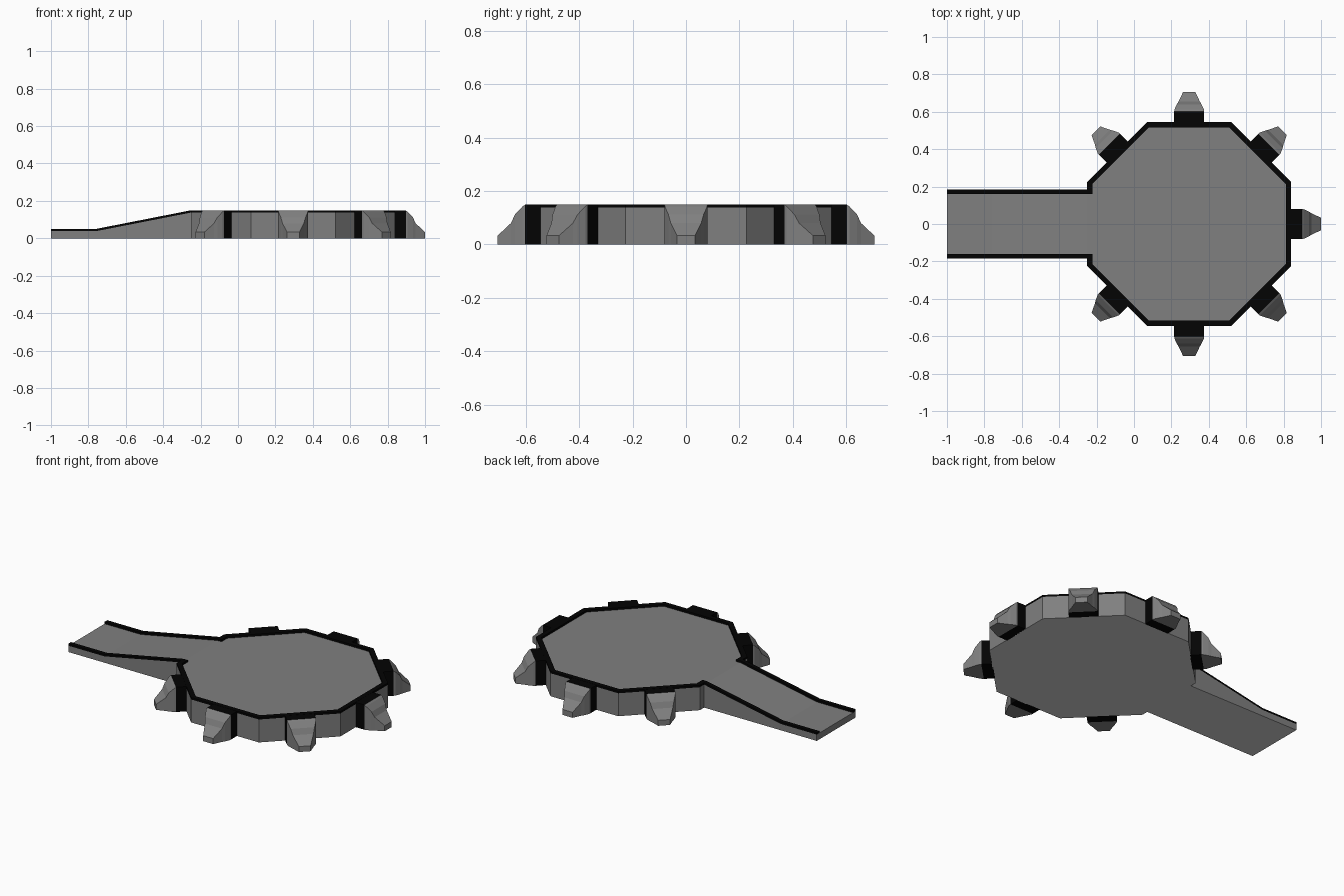
import bpy, bmesh, math
from mathutils import Matrix

if "Cube" in bpy.data.objects:
    bpy.data.objects.remove(bpy.data.objects["Cube"])


def material(name, v):
    m = bpy.data.materials.new(name)
    m.diffuse_color = (v, v, v, 1)
    m.use_nodes = True
    m.node_tree.nodes["Principled BSDF"].inputs["Base Color"].default_value = m.diffuse_color
    return m


GREY = material("concrete grey", 0.215)
BLACK = material("black trim", 0.001)
LIGHT = material("light underside", 0.64)

CX, APO, TOP, FLOOR = 0.295, 0.545, 0.15, 0.138   # pad centre, apothem, heights
RAMP_W, RAIL = 0.185, 0.025


def finish(name, bm, mat, under=None):
    """Make an object; faces looking straight down may take a second material."""
    bmesh.ops.recalc_face_normals(bm, faces=bm.faces)
    me = bpy.data.meshes.new(name)
    me.materials.append(mat)
    if under:
        me.materials.append(under)
        for f in bm.faces:
            f.material_index = 1 if f.normal.z < -0.9 else 0
    bm.to_mesh(me)
    bm.free()
    ob = bpy.data.objects.new(name, me)
    bpy.context.collection.objects.link(ob)
    return ob


def loft(bm, rings):
    """Skin equal-length rings of points and cap both ends."""
    vs = [[bm.verts.new(p) for p in r] for r in rings]
    n = len(vs[0])
    for a, b in zip(vs, vs[1:]):
        for i in range(n):
            j = (i + 1) % n
            bm.faces.new((a[i], a[j], b[j], b[i]))
    bm.faces.new(vs[0])
    bm.faces.new(vs[-1])


def octagon(apothem):
    r = apothem / math.cos(math.pi / 8)
    return [(CX + r * math.cos(a), r * math.sin(a))
            for a in (math.pi / 8 + k * math.pi / 4 for k in range(8))]


# Octagonal landing pad
bm = bmesh.new()
loft(bm, [[(x, y, z) for x, y in octagon(APO)] for z in (0, FLOOR)])
finish("pad", bm, GREY, LIGHT)

# Black kerb round the pad, open where the ramp joins
outer, inner = octagon(APO), octagon(APO - 0.028)
order = [4, 5, 6, 7, 0, 1, 2, 3]
gap = RAMP_W - RAIL
po = [(CX - APO, -gap)] + [outer[k] for k in order] + [(CX - APO, gap)]
pi = [(CX - APO + 0.028, -gap)] + [inner[k] for k in order] + [(CX - APO + 0.028, gap)]
bm = bmesh.new()
loft(bm, [[(*o, FLOOR), (*o, TOP), (*i, TOP), (*i, FLOOR)] for o, i in zip(po, pi)])
finish("pad_kerb", bm, BLACK)

# Ramp with a low flat end and a slope up to the pad
path = [(-1, 0.05), (-0.76, 0.05), (CX - APO, TOP)]
drop = TOP - FLOOR
bm = bmesh.new()
loft(bm, [[(x, -RAMP_W, 0), (x, RAMP_W, 0), (x, RAMP_W, z - drop), (x, -RAMP_W, z - drop)]
          for x, z in path])
finish("ramp", bm, GREY, LIGHT)

# Black rails along the ramp edges
bm = bmesh.new()
for s in (-1, 1):
    a, b = s * RAMP_W, s * (RAMP_W - RAIL)
    loft(bm, [[(x, a, z - drop), (x, a, z), (x, b, z), (x, b, z - drop)] for x, z in path])
finish("ramp_rails", bm, BLACK)


# Buttresses on every side except the ramp side
def section(r, w, z):
    return [(r, -w, 0), (r, w, 0), (r, w, z), (r, -w, z)]


for k in range(8):
    if k == 4:
        continue
    place = Matrix.Translation((CX, 0, 0)) @ Matrix.Rotation(k * math.pi / 4, 4, 'Z')
    bm = bmesh.new()
    loft(bm, [section(0.54, 0.08, 0.149), section(0.602, 0.08, 0.149)])
    bm.transform(place)
    finish(f"buttress_block_{k}", bm, BLACK)

    bm = bmesh.new()
    loft(bm, [section(0.602, 0.08, 0.149), section(0.612, 0.079, 0.142),
              section(0.64, 0.066, 0.112), section(0.655, 0.057, 0.08),
              section(0.705, 0.033, 0.033)])
    bm.transform(place)
    finish(f"buttress_foot_{k}", bm, GREY)
